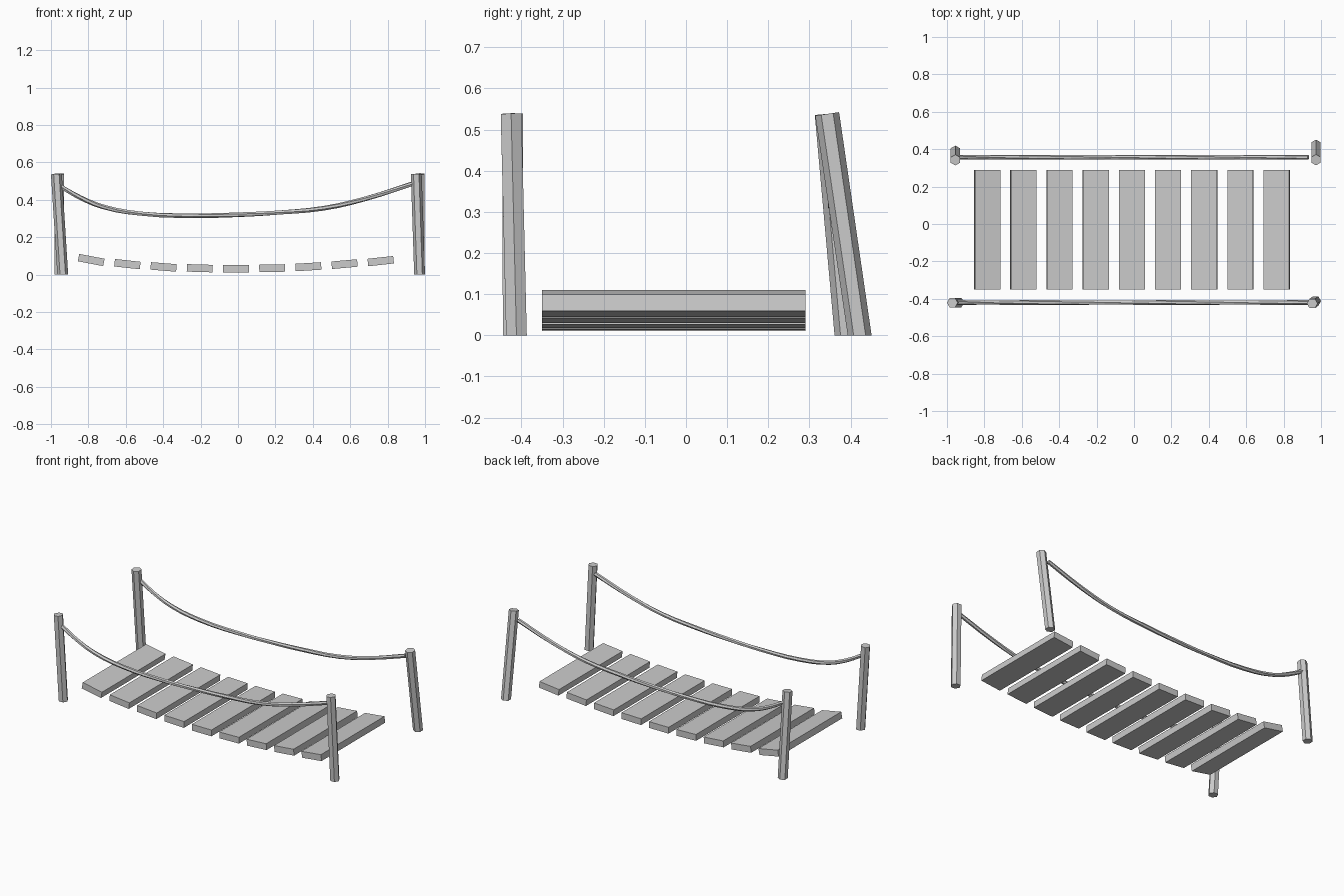
import bpy, bmesh
from math import cos, sin, pi, atan
from mathutils import Vector

if "Cube" in bpy.data.objects:
    bpy.data.objects.remove(bpy.data.objects["Cube"])


def add_mesh(name, bm):
    bmesh.ops.recalc_face_normals(bm, faces=bm.faces)
    mesh = bpy.data.meshes.new(name)
    bm.to_mesh(mesh)
    bm.free()
    obj = bpy.data.objects.new(name, mesh)
    bpy.context.collection.objects.link(obj)
    return obj


# Leaning hexagonal post: flat foot on the ground, top cut square to its axis
def post(name, foot, top, turn, height=0.538, radius=0.029):
    bm = bmesh.new()
    dx, dy = top[0] - foot[0], top[1] - foot[1]
    low, high = [], []
    for i in range(6):
        a = turn + i * pi / 3
        ox, oy = radius * cos(a), radius * sin(a)
        low.append(bm.verts.new((foot[0] + ox, foot[1] + oy, 0)))
        z = height - (ox * dx + oy * dy) / height
        high.append(bm.verts.new((top[0] + ox, top[1] + oy, z)))
    bm.faces.new(low)
    bm.faces.new(high)
    for i in range(6):
        j = (i + 1) % 6
        bm.faces.new((low[i], low[j], high[j], high[i]))
    return add_mesh(name, bm)


# Sagging rope with six twisted sides
def rope(name, y, x_end):
    pts = [(-0.95, 0.472), (-0.84, 0.41), (-0.72, 0.362), (-0.52, 0.326),
           (-0.24, 0.315), (0.0, 0.32), (0.22, 0.332), (0.46, 0.355),
           (0.68, 0.405), (x_end, 0.487)]
    cu = bpy.data.curves.new(name, 'CURVE')
    cu.dimensions = '3D'
    cu.bevel_depth = 0.0125
    cu.bevel_resolution = 1
    cu.use_fill_caps = True
    cu.resolution_u = 3
    s = cu.splines.new('BEZIER')
    s.use_smooth = False
    s.bezier_points.add(len(pts) - 1)
    for i, (bp, (x, z)) in enumerate(zip(s.bezier_points, pts)):
        bp.co = (x, y, z)
        bp.handle_left_type = bp.handle_right_type = 'AUTO'
        bp.tilt = i * 0.35
    obj = bpy.data.objects.new(name, cu)
    bpy.context.collection.objects.link(obj)
    return obj


# Deck planks: (centre height, slope) along the sagging walkway
planks = [(0.078, -0.19), (0.056, -0.11), (0.041, -0.08), (0.034, -0.03),
          (0.030, 0.0), (0.034, 0.02), (0.042, 0.06), (0.056, 0.09),
          (0.072, 0.11)]
for i, (z, slope) in enumerate(planks):
    bm = bmesh.new()
    bmesh.ops.create_cube(bm, size=1)
    bmesh.ops.scale(bm, vec=Vector((0.138, 0.64, 0.040)), verts=bm.verts)
    plank = add_mesh(f"plank_{i + 1}", bm)
    plank.location = (-0.785 + i * 0.1935, -0.03, z)
    plank.rotation_euler.y = -atan(slope)

# Corner posts
post("front_left_post", (-0.937, -0.42), (-0.971, -0.421), 0)
post("front_right_post", (0.971, -0.412), (0.953, -0.425), 0)
post("back_left_post", (-0.955, 0.39), (-0.955, 0.342), pi / 6)
post("back_right_post", (0.973, 0.422), (0.973, 0.343), pi / 6)

# Hand ropes
rope("front_rope", -0.42, 0.94)
rope("back_rope", 0.357, 0.932)
